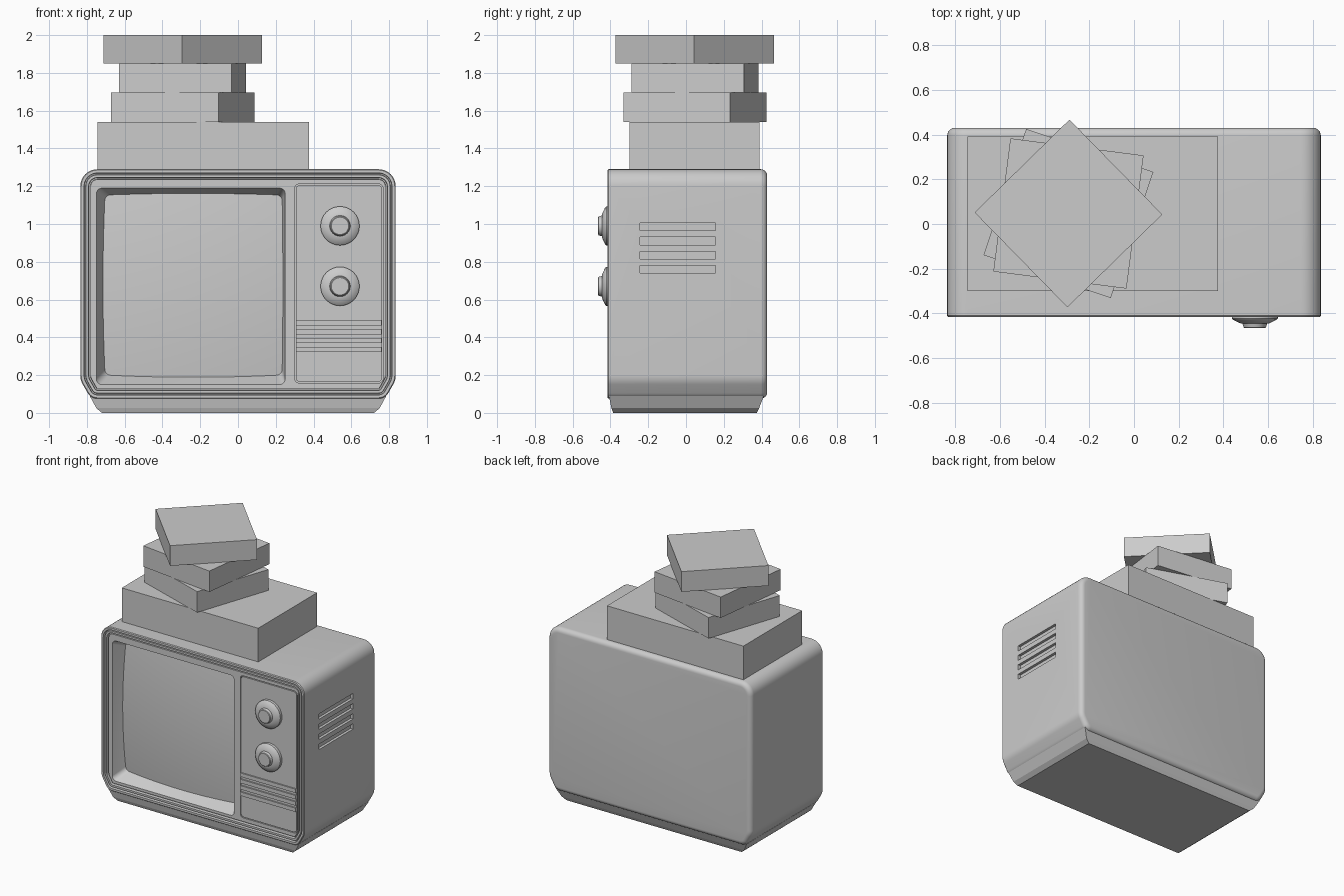
import bpy, bmesh, math
from mathutils import Matrix

if "Cube" in bpy.data.objects:
    bpy.data.objects.remove(bpy.data.objects["Cube"])


def finish(name, bm, smooth=True):
    bmesh.ops.recalc_face_normals(bm, faces=bm.faces[:])
    me = bpy.data.meshes.new(name)
    bm.to_mesh(me)
    bm.free()
    ob = bpy.data.objects.new(name, me)
    bpy.context.collection.objects.link(ob)
    bpy.ops.object.select_all(action='DESELECT')
    ob.select_set(True)
    bpy.context.view_layer.objects.active = ob
    if smooth:
        bpy.ops.object.shade_smooth_by_angle(angle=math.radians(35))
    return ob


def loft(bm, rings):
    """Skin a list of equal-length point rings and cap both ends."""
    vs = [[bm.verts.new(p) for p in r] for r in rings]
    n = len(vs[0])
    for a, b in zip(vs, vs[1:]):
        for i in range(n):
            j = (i + 1) % n
            bm.faces.new((a[i], a[j], b[j], b[i]))
    bm.faces.new(vs[0])
    bm.faces.new(vs[-1])


def arcs(corners, y, inset=0.0, seg=8):
    """Closed xz outline from tangent arcs (cx, cz, radius, start, end)."""
    pts = []
    for cx, cz, r, a0, a1 in corners:
        for i in range(seg + 1):
            a = math.radians(a0 + (a1 - a0) * i / seg)
            pts.append((cx + (r - inset) * math.cos(a), y, cz + (r - inset) * math.sin(a)))
    return pts


def rounded_rect(x0, x1, z0, z1, r, y):
    return arcs([(x1 - r, z1 - r, r, 0, 90), (x0 + r, z1 - r, r, 90, 180),
                 (x0 + r, z0 + r, r, 180, 270), (x1 - r, z0 + r, r, 270, 360)], y, seg=5)


def add_box(bm, centre, size, turn=0.0):
    m = Matrix.Translation(centre) @ Matrix.Rotation(math.radians(turn), 4, 'Z')
    bmesh.ops.create_cube(bm, size=1, matrix=m @ Matrix.Diagonal((*size, 1)))


# cabinet: rounded outline lofted front to back, with grooved front rim
right = [(.744, .135, .06, -90, -30), (.735, .20, .10, -30, 0), (.745, 1.2, .09, 0, 90)]
outline = right + [(-x, z, r, 180 - b, 180 - a) for x, z, r, a, b in reversed(right)]
steps = [(.055, -.402), (.053, -.388), (.046, -.388), (.044, -.41), (.030, -.41),
         (.028, -.395), (.022, -.395), (.020, -.416), (.005, -.416), (0, -.410)]
for i in range(7):
    a = math.radians(15 * i)
    steps.append((.035 * (1 - math.cos(a)), .395 + .035 * math.sin(a)))
bm = bmesh.new()
loft(bm, [arcs(outline, y, d) for d, y in steps])
cabinet = finish("cabinet", bm, False)

# cutter: screen recess, control panel bay and side vents
bm = bmesh.new()
loft(bm, [rounded_rect(-.755, .252, .145, 1.195, .03, -.43),
          rounded_rect(-.75, .25, .15, 1.19, .03, -.402),
          rounded_rect(-.70, .232, .205, 1.15, .03, -.30)])
loft(bm, [rounded_rect(.30, .768, .158, 1.212, .025, y) for y in (-.43, -.385)])
for z in (.985, .91, .835, .76):
    add_box(bm, (.835, -.043, z), (.04, .40, .04))
cutter = finish("cutter", bm, False)
cutter.hide_render = True
bpy.context.view_layer.objects.active = cabinet
mod = cabinet.modifiers.new("openings", 'BOOLEAN')
mod.operation = 'DIFFERENCE'
mod.solver = 'EXACT'
mod.object = cutter
bpy.ops.object.modifier_apply(modifier=mod.name)
bpy.data.objects.remove(cutter)
bpy.ops.object.select_all(action='DESELECT')
cabinet.select_set(True)
bpy.ops.object.shade_smooth_by_angle(angle=math.radians(35))

# tapered base
bm = bmesh.new()
loft(bm, [[(-x, y0, z), (x, y0, z), (x, y1, z), (-x, y1, z)] for x, y0, y1, z in
          ((.785, -.408, .412, .09), (.75, -.395, .387, .025), (.72, -.385, .375, 0))])
finish("base", bm, False)

# bulging screen
bm = bmesh.new()
bmesh.ops.create_grid(bm, x_segments=24, y_segments=24, size=1)
for v in bm.verts:
    u, w = v.co.x, v.co.y
    v.co = (-.2375 + .4825 * u, -.355 + .025 * u * u + .025 * w * w, .678 + .492 * w)
screen = finish("screen", bm)
if screen.data.polygons[0].normal.y > 0:
    screen.data.flip_normals()

# control panel
bm = bmesh.new()
loft(bm, [rounded_rect(.306, .762, .164, 1.206, .022, y) for y in (-.38, -.402)])
finish("control_panel", bm)

# speaker slats
bm = bmesh.new()
for z in (.477, .43, .383, .336):
    add_box(bm, (.534, -.402, z), (.452, .02, .028))
finish("speaker_slats", bm, False)

# dials: profile rings of (radius, y)
for k, z in enumerate((.99, .67)):
    bm = bmesh.new()
    prof = [(.103, -.40), (.103, -.422), (.098, -.428), (.062, -.445), (.055, -.445), (.05, -.462), (.046, -.465)]
    loft(bm, [[(.54 + r * math.cos(t * math.pi / 16), y, z + r * math.sin(t * math.pi / 16))
               for t in range(32)] for r, y in prof])
    finish(f"dial_{k + 1}", bm)

# stacked boxes on top
stack = [("large_box", (-.184, .045), (1.12, .69), 1.285, 1.54, 0),
         ("lower_box", (-.293, .047), (.60, .595), 1.54, 1.695, -18.7),
         ("middle_box", (-.293, .047), (.60, .60), 1.695, 1.85, -7.3),
         ("upper_box", (-.293, .047), (.593, .593), 1.85, 2.0, -45.6)]
for name, (x, y), (sx, sy), z0, z1, turn in stack:
    bm = bmesh.new()
    add_box(bm, (x, y, (z0 + z1) / 2), (sx, sy, z1 - z0), turn)
    finish(name, bm, False)
